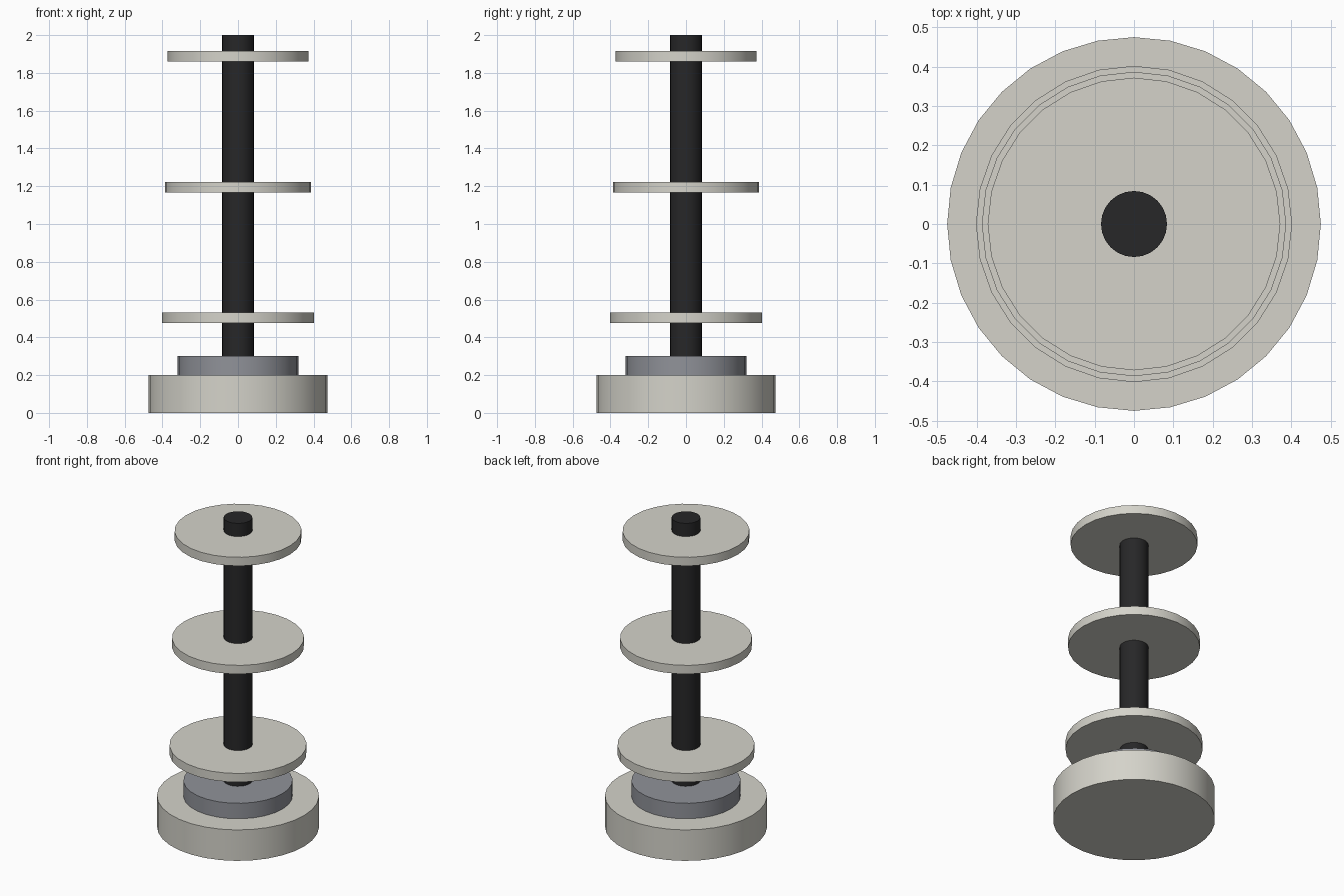
import bpy
import math

cube = bpy.data.objects.get("Cube")
if cube:
    bpy.data.objects.remove(cube, do_unlink=True)


def material(name, rgb, roughness=0.6):
    mat = bpy.data.materials.new(name)
    mat.use_nodes = True
    color = (*rgb, 1.0)
    mat.diffuse_color = color
    bsdf = mat.node_tree.nodes["Principled BSDF"]
    bsdf.inputs["Base Color"].default_value = color
    bsdf.inputs["Roughness"].default_value = roughness
    return mat


def cylinder(name, radius, bottom, top, sides, mat):
    """Upright cylinder on the z axis, with smooth sides and sharp rims."""
    bpy.ops.mesh.primitive_cylinder_add(
        vertices=sides, radius=radius, depth=top - bottom,
        location=(0, 0, (bottom + top) / 2))
    obj = bpy.context.object
    obj.name = name
    obj.data.name = name
    obj.data.materials.append(mat)
    bpy.ops.object.shade_smooth_by_angle(angle=math.radians(30))
    return obj


ivory = material("warm light grey", (0.66, 0.65, 0.59))
steel = material("blue grey", (0.28, 0.29, 0.32))
black = material("charcoal black", (0.02, 0.02, 0.021))

# Stand
cylinder("base", 0.475, 0.0, 0.2, 32, ivory)
cylinder("collar", 0.32, 0.2, 0.3, 28, steel)
cylinder("pole", 0.084, 0.3, 2.0, 24, black)

# Shelves, each slightly smaller than the one below
for level, name in enumerate(("lower_disc", "middle_disc", "upper_disc")):
    bottom = 0.475 + 0.692 * level
    cylinder(name, 0.402 - 0.015 * level, bottom, bottom + 0.056, 28, ivory)
